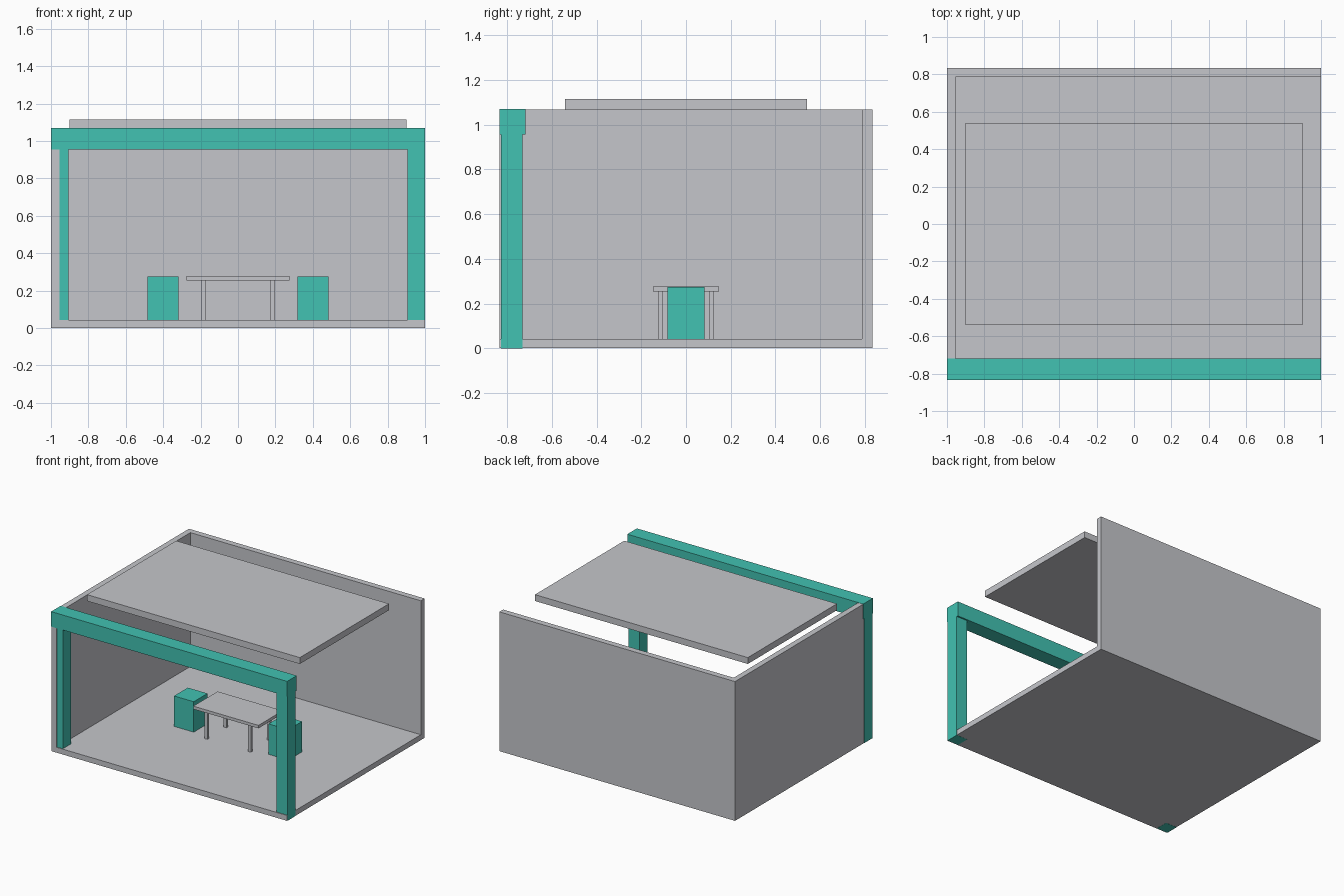
import bpy

if "Cube" in bpy.data.objects:
    bpy.data.objects.remove(bpy.data.objects["Cube"])


def material(name, rgb):
    m = bpy.data.materials.new(name)
    m.diffuse_color = (*rgb, 1.0)
    m.use_nodes = True
    m.node_tree.nodes["Principled BSDF"].inputs["Base Color"].default_value = m.diffuse_color
    return m


GREY = material("light_grey", (0.558, 0.565, 0.597))
TEAL = material("teal", (0.054, 0.539, 0.445))


def box(name, x, y, z, mat):
    """Axis-aligned box from (min, max) ranges."""
    ranges = (x, y, z)
    bpy.ops.mesh.primitive_cube_add(size=1, location=[(a + b) / 2 for a, b in ranges])
    ob = bpy.context.object
    ob.name = ob.data.name = name
    ob.scale = [b - a for a, b in ranges]
    bpy.ops.object.transform_apply(location=False, rotation=False, scale=True)
    ob.data.materials.append(mat)
    return ob


def mirrored(a, b, s):
    return (a, b) if s > 0 else (-b, -a)


W, D, H = 0.999, 0.833, 1.068   # room half width, half depth, wall height
FLOOR = 0.042

# Room shell, open at the front and right
box("floor", (-W, W), (-D, D), (0.001, FLOOR), GREY)
box("back_wall", (-W, W), (0.787, D), (0.001, H), GREY)
box("left_wall", (-W, -0.955), (-D, D), (0.001, H), GREY)

# Floating roof panel
box("roof_panel", (-0.902, 0.902), (-0.54, 0.54), (1.065, 1.114), GREY)

# Front frame: beam on two posts
box("front_beam", (-1, 1), (-0.834, -0.718), (0.955, 1.07), TEAL)
for s, side in ((-1, "left"), (1, "right")):
    box(f"{side}_post", mirrored(0.905, 1.0, s), (-0.828, -0.73), (0, 0.96), TEAL)

# Table with four legs
box("table_top", (-0.276, 0.276), (-0.147, 0.147), (0.254, 0.277), GREY)
for sx in (-1, 1):
    for sy in (-1, 1):
        box("table_leg", mirrored(0.171, 0.197, sx), mirrored(0.105, 0.126, sy),
            (FLOOR, 0.256), GREY)

# Block seats at each end of the table
for s, side in ((-1, "left"), (1, "right")):
    box(f"{side}_seat", mirrored(0.317, 0.484, s), (-0.083, 0.083), (FLOOR, 0.275), TEAL)
